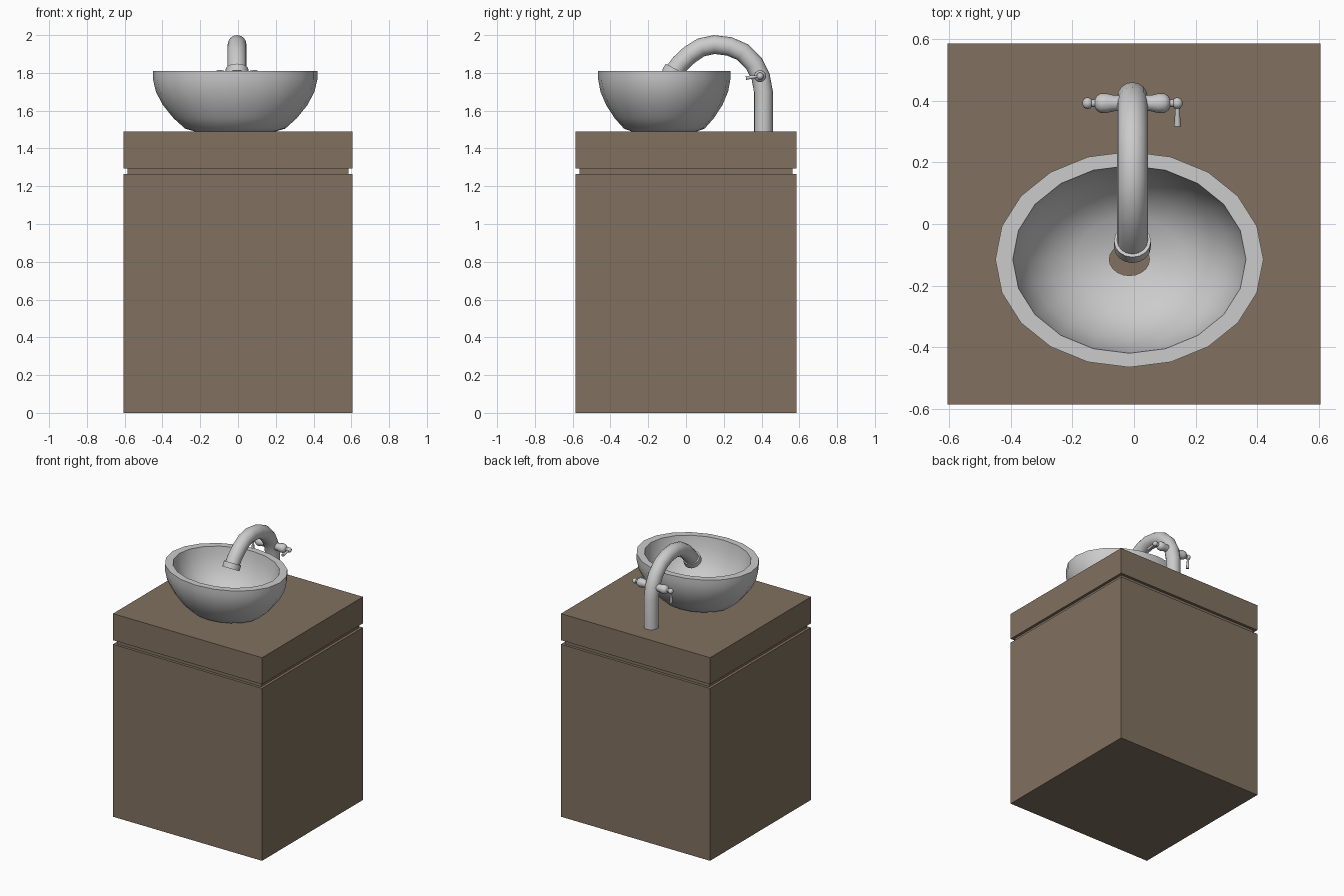
import bpy, bmesh
from math import cos, sin, tau, radians
from mathutils import Vector

if "Cube" in bpy.data.objects:
    bpy.data.objects.remove(bpy.data.objects["Cube"])

brown = bpy.data.materials.new("brown_wood")
brown.diffuse_color = (0.22, 0.165, 0.115, 1)
brown.use_nodes = True
brown.node_tree.nodes["Principled BSDF"].inputs["Base Color"].default_value = brown.diffuse_color


def finish(name, bm, smooth=None):
    bmesh.ops.remove_doubles(bm, verts=bm.verts, dist=1e-5)
    bmesh.ops.recalc_face_normals(bm, faces=bm.faces)
    mesh = bpy.data.meshes.new(name)
    bm.to_mesh(mesh)
    bm.free()
    ob = bpy.data.objects.new(name, mesh)
    bpy.context.collection.objects.link(ob)
    if smooth:
        bpy.ops.object.select_all(action='DESELECT')
        ob.select_set(True)
        bpy.context.view_layer.objects.active = ob
        bpy.ops.object.shade_smooth_by_angle(angle=radians(smooth))
    return ob


def box(name, hx, hy, z0, z1):
    bm = bmesh.new()
    bmesh.ops.create_cube(bm, size=1)
    for v in bm.verts:
        v.co = (v.co.x * 2 * hx, v.co.y * 2 * hy, z0 + (v.co.z + 0.5) * (z1 - z0))
    finish(name, bm).data.materials.append(brown)


def skin(name, rings, smooth=40, closed=False):
    """Bridge a list of equal-length point rings, capping or closing the ends."""
    bm = bmesh.new()
    vs = [[bm.verts.new(p) for p in ring] for ring in rings]
    n = len(vs[0])
    pairs = list(zip(vs, vs[1:])) + ([(vs[-1], vs[0])] if closed else [])
    for a, b in pairs:
        for i in range(n):
            j = (i + 1) % n
            bm.faces.new((a[i], a[j], b[j], b[i]))
    if not closed:
        bm.faces.new(vs[0])
        bm.faces.new(vs[-1])
    return finish(name, bm, smooth)


def tube(name, points, radii, n=16):
    """Round section swept along a path, with a radius for each point."""
    pts = [Vector(p) for p in points]
    rings = []
    for k, p in enumerate(pts):
        ahead, behind = pts[min(k + 1, len(pts) - 1)], pts[max(k - 1, 0)]
        t = (ahead - behind).normalized()
        side = Vector((0, 0, 1)) if abs(t.x) > 0.9 else Vector((1, 0, 0))
        up = t.cross(side).normalized()
        rings.append([p + radii[k] * (side * cos(tau * i / n) + up * sin(tau * i / n))
                      for i in range(n)])
    return skin(name, rings)


# Cabinet, recessed shadow gap and thick counter
box("cabinet", 0.605, 0.585, 0, 1.265)
box("recess", 0.585, 0.565, 1.265, 1.295)
box("counter", 0.605, 0.585, 1.295, 1.49)

# Oval basin with an open drain
profile = [(1.0, 1.81), (1.0, 1.765), (0.965, 1.70), (0.88, 1.63), (0.75, 1.56),
           (0.61, 1.505), (0.5, 1.491), (0.15, 1.491), (0.15, 1.505), (0.4, 1.525),
           (0.6, 1.575), (0.75, 1.65), (0.84, 1.74), (0.87, 1.81)]
skin("basin", [[(-0.015 + 0.435 * s * sin(tau * i / 20),
                 -0.115 + 0.35 * s * cos(tau * i / 20), z) for i in range(20)]
               for s, z in profile], 45, closed=True)

# Arched spout and its outlet collar
FX = -0.005
path = [(0.41, 1.49), (0.41, 1.70), (0.395, 1.78), (0.36, 1.85), (0.30, 1.91),
        (0.23, 1.94), (0.15, 1.95), (0.08, 1.935), (0.02, 1.897), (-0.03, 1.85),
        (-0.06, 1.81)]
tube("spout", [(FX, y, z) for y, z in path], [0.05] * len(path))
tube("outlet_collar", [(FX, -0.055, 1.82), (FX, -0.074, 1.785)], [0.06, 0.06])

# Tap handles: turned body, ball end and a lever on each side
HY, HZ = 0.392, 1.783
turned = [(0.0, 0.026), (0.06, 0.026), (0.085, 0.032), (0.105, 0.031), (0.118, 0.022),
          (0.122, 0.012), (0.133, 0.012), (0.137, 0.017), (0.147, 0.019),
          (0.157, 0.015), (0.162, 0.006)]
for side, sx, tip in (("left", -1, (0, -0.005, -0.085)), ("right", 1, (0, -0.075, -0.01))):
    tube(side + "_handle", [(FX + sx * x, HY, HZ) for x, r in turned],
         [r for x, r in turned], 12)
    hub = Vector((FX + sx * 0.146, HY, HZ))
    ends = [hub + Vector(tip) * f for f in (0, 0.4, 1)]
    tube(side + "_lever", ends, [0.007, 0.008, 0.011], 10)
